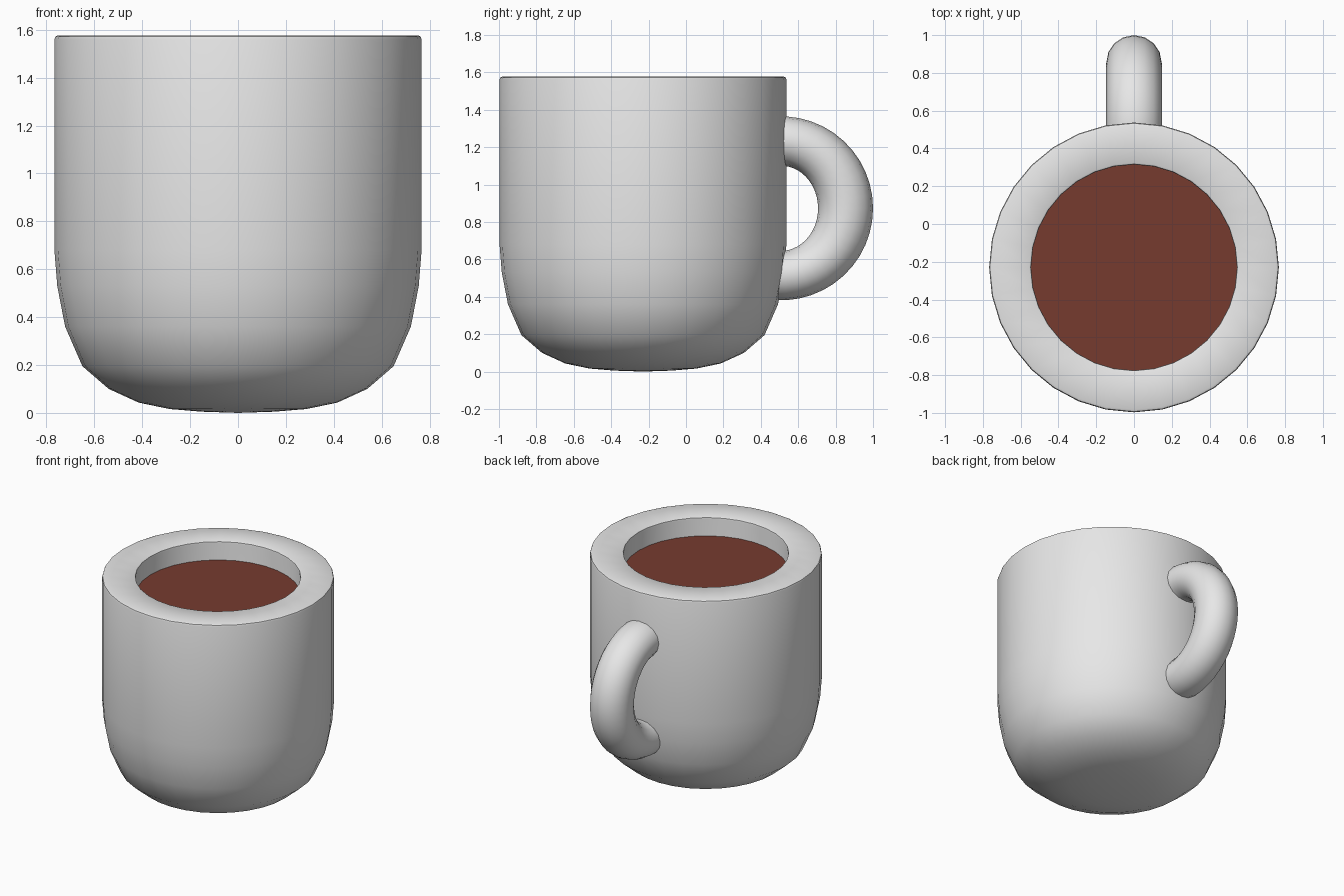
import bpy
import math

if "Cube" in bpy.data.objects:
    bpy.data.objects.remove(bpy.data.objects["Cube"])

CY = -0.23      # centre of the cup body along y
SIDES = 32


def material(name, rgb):
    m = bpy.data.materials.new(name)
    m.diffuse_color = (*rgb, 1)
    m.use_nodes = True
    m.node_tree.nodes["Principled BSDF"].inputs["Base Color"].default_value = m.diffuse_color
    return m


def add_mesh(name, verts, faces, mat, angle=40):
    me = bpy.data.meshes.new(name)
    me.from_pydata(verts, [], faces)
    me.update()
    ob = bpy.data.objects.new(name, me)
    bpy.context.collection.objects.link(ob)
    me.materials.append(mat)
    bpy.ops.object.select_all(action='DESELECT')
    ob.select_set(True)
    bpy.context.view_layer.objects.active = ob
    bpy.ops.object.shade_smooth_by_angle(angle=math.radians(angle))
    return ob


def lathe(name, profile, mat):
    """Revolve (radius, z) points; a radius of 0 becomes a single pole."""
    verts, rings, faces = [], [], []
    for r, z in profile:
        n = 1 if r == 0 else SIDES
        rings.append([len(verts) + i for i in range(n)])
        for i in range(n):
            a = 2 * math.pi * i / SIDES
            verts.append((r * math.cos(a), CY + r * math.sin(a), z))
    for lo, hi in zip(rings, rings[1:]):
        for i in range(SIDES):
            j = (i + 1) % SIDES
            if len(lo) == 1:
                faces.append((lo[0], hi[j], hi[i]))
            elif len(hi) == 1:
                faces.append((lo[i], lo[j], hi[0]))
            else:
                faces.append((lo[i], lo[j], hi[j], hi[i]))
    return add_mesh(name, verts, faces, mat)


grey = material("light_grey", (0.8, 0.8, 0.8))
brown = material("cocoa_brown", (0.18, 0.043, 0.028))

# Cup: rounded base, straight wall, thick rim and hollow inside
lathe("cup_body", [
    (0, 0.0), (0.15, 0.005), (0.285, 0.016), (0.415, 0.043), (0.54, 0.1),
    (0.65, 0.195), (0.722, 0.36), (0.755, 0.53), (0.767, 0.68),
    (0.767, 1.56), (0.763, 1.572), (0.752, 1.577),
    (0.555, 1.577), (0.547, 1.572), (0.545, 1.56),
    (0.545, 0.6), (0.48, 0.33), (0.3, 0.24), (0, 0.22)], grey)

# Drink surface
lathe("drink", [(0.545, 1.44), (0, 1.44)], brown)

# Handle: slightly oval ring segment whose ends sink into the wall
STEPS, RING = 28, 16
verts, faces = [], []
for s in range(STEPS + 1):
    a = math.radians(-110 + 220 * s / STEPS)
    for k in range(RING):
        b = 2 * math.pi * k / RING
        verts.append((0.147 * math.sin(b),
                      0.507 + math.cos(a) * (0.346 + 0.147 * math.cos(b)),
                      0.873 + math.sin(a) * (0.36 + 0.132 * math.cos(b))))
for s in range(STEPS):
    for k in range(RING):
        n = (k + 1) % RING
        p, q = s * RING, (s + 1) * RING
        faces.append((p + k, q + k, q + n, p + n))
faces.append(tuple(range(RING)))
faces.append(tuple(reversed(range(STEPS * RING, (STEPS + 1) * RING))))
handle = add_mesh("handle", verts, faces, grey)

# Make handle normals point outward
bpy.ops.object.mode_set(mode='EDIT')
bpy.ops.mesh.select_all(action='SELECT')
bpy.ops.mesh.normals_make_consistent(inside=False)
bpy.ops.object.mode_set(mode='OBJECT')
